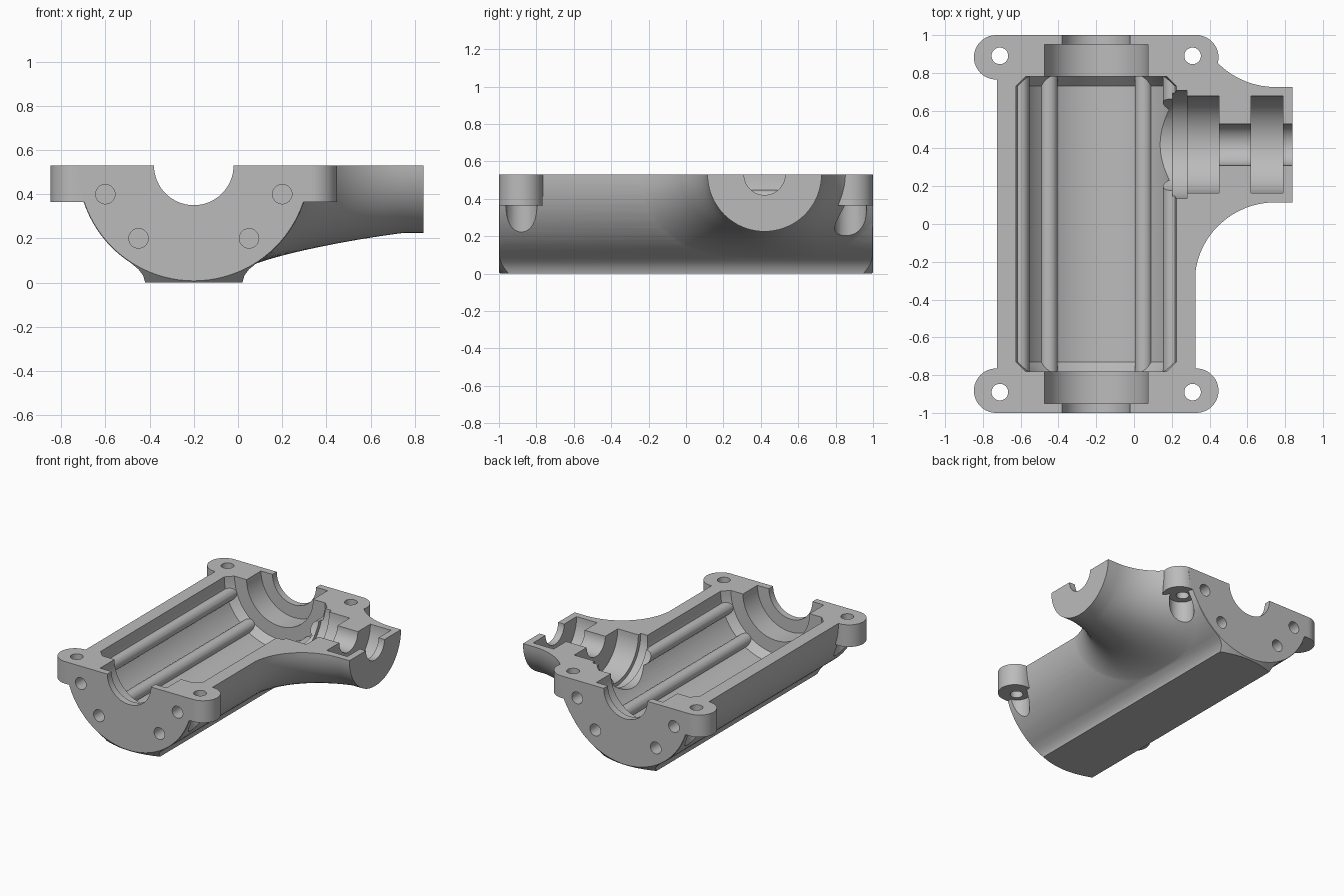
import bpy, bmesh
from math import sin, cos, pi, sqrt, radians
from mathutils import Vector

if "Cube" in bpy.data.objects:
    bpy.data.objects.remove(bpy.data.objects["Cube"])

SPLIT = 0.53          # height of the joint face
AX = -0.2             # x of the main shaft axis
BY = 0.42             # y of the branch axis
R = 0.525             # outer radius of the main body
BR = 0.305            # outer radius of the branch

metal = bpy.data.materials.new("grey metal")
metal.use_nodes = True
metal.diffuse_color = (0.5, 0.5, 0.5, 1)
metal.node_tree.nodes["Principled BSDF"].inputs["Base Color"].default_value = (0.5, 0.5, 0.5, 1)


def loft(name, rings):
    """Closed solid through equal-length rings of points."""
    bm = bmesh.new()
    vs = [[bm.verts.new(p) for p in ring] for ring in rings]
    n = len(vs[0])
    for a, b in zip(vs, vs[1:]):
        for i in range(n):
            j = (i + 1) % n
            bm.faces.new((a[i], a[j], b[j], b[i]))
    bm.faces.new(vs[0][::-1])
    bm.faces.new(vs[-1])
    bmesh.ops.recalc_face_normals(bm, faces=bm.faces)
    me = bpy.data.meshes.new(name)
    bm.to_mesh(me)
    bm.free()
    me.materials.append(metal)
    ob = bpy.data.objects.new(name, me)
    bpy.context.collection.objects.link(ob)
    return ob


def lathe(name, profile, axis, centre, n=64):
    """Revolve (position, radius) pairs about an axis through centre."""
    def place(t, r, a):
        u, v = r * cos(a), r * sin(a)
        p = {"X": (t, u, v), "Y": (u, t, v), "Z": (u, v, t)}[axis]
        return Vector(p) + Vector(centre)
    return loft(name, [[place(t, r, 2 * pi * i / n) for i in range(n)] for t, r in profile])


def prism(name, outline, lo, hi, axis="Y"):
    """Extrude a 2D outline along y or z."""
    if axis == "Y":
        return loft(name, [[(x, t, z) for x, z in outline] for t in (lo, hi)])
    return loft(name, [[(x, y, t) for x, y in outline] for t in (lo, hi)])


def combine(target, tool, op):
    mod = target.modifiers.new(op, "BOOLEAN")
    mod.operation = op
    mod.solver = "EXACT"
    mod.object = tool
    bpy.context.view_layer.objects.active = target
    bpy.ops.object.modifier_apply(modifier=mod.name)
    bpy.data.objects.remove(tool)


# Main body: half-round section blended into a flat foot
side = [(R, 0.1)]
side += [(R * cos(radians(a)), -R * sin(radians(a))) for a in range(0, 58, 3)]
side += [(0.25, -0.47), (0.229, -0.498), (0.22, -SPLIT)]
outline = side + [(-x, z) for x, z in reversed(side)]
housing = prism("gearbox_housing_half", [(AX + x, SPLIT + z) for x, z in outline], -1, 1)

# Conical chamfer on both ends of the foot
combine(housing, lathe("end_chamfer", [(-1, 0.522), (-0.8, 0.722), (0.8, 0.722), (1, 0.522)],
                       "Y", (AX, 0, SPLIT), 96), "INTERSECT")


# Side branch: round nozzle flaring smoothly into the body
def flare_point(a, t):
    s = sin(a) ** 2
    r2 = 0.725 - 0.265 * s
    r1 = BR + 0.07 * s
    x2 = sqrt((R - 0.003) ** 2 - r2 * r2 * s)
    x1 = x2 + (r2 - r1) * r2 * s / x2
    b = ((1 - t) ** 2, 2 * t * (1 - t) * sqrt(0.5), t * t)
    x = (b[0] * 0.75 + b[1] * (AX + x1) + b[2] * (AX + x2)) / sum(b)
    return x, (b[0] * BR + b[1] * r1 + b[2] * r2) / sum(b)


def ring_point(a, x, r):
    return (x, BY + r * cos(a), SPLIT + r * sin(a))


angles = [2 * pi * i / 80 for i in range(80)]
rings = [[ring_point(a, 0.84, BR) for a in angles]]
rings += [[ring_point(a, *flare_point(a, k / 16)) for a in angles] for k in range(17)]
rings += [[ring_point(a, -0.1, flare_point(a, 1)[1]) for a in angles]]
branch = loft("branch", rings)
square = [(-2, -2), (2, -2), (2, 2), (-2, 2)]
combine(branch, prism("end_trim", square, -1, 1), "INTERSECT")
combine(housing, branch, "UNION")

# Corner ears, with a round clearance pocket below each
EAR_R, EAR_Y, EAR_Z = 0.1175, 0.8825, 0.365
for sx in (-1, 1):
    for sy in (-1, 1):
        combine(housing, lathe("pocket", [(-0.1, 0.085), (EAR_Z, 0.085)], "Z",
                               (AX + sx * 0.51, sy * 0.88, 0), 32), "DIFFERENCE")
for sx in (-1, 1):
    for sy in (-1, 1):
        arc = [(0.53 + EAR_R * cos(a), EAR_R * sin(a))
               for a in (-pi / 2 + pi * i / 24 for i in range(25))]
        shape = [(0.44, -EAR_R)] + arc + [(0.44, EAR_R)]
        ear = [(AX + sx * x, sy * EAR_Y + y) for x, y in shape]
        combine(housing, prism("ear", ear, EAR_Z, 0.6, "Z"), "UNION")

# Gear cavity with chamfered ends and four lengthwise ribs
BOLTS = [(sx * x, z) for sx in (-1, 1) for x, z in ((0.4, 0.4), (0.25, 0.2))]
cavity = lathe("cavity", [(-0.78, 0.375), (-0.73, 0.425), (0.73, 0.425), (0.78, 0.375)],
               "Y", (AX, 0, SPLIT), 96)
for x, z in BOLTS:
    combine(cavity, lathe("rib", [(-0.85, 0.046), (0.85, 0.046)], "Y", (AX + x, 0, z), 32),
            "DIFFERENCE")
combine(housing, cavity, "DIFFERENCE")

# Stepped bearing bores of the main shaft and the branch shaft
main_bore = [(-1.1, 0.18), (-0.95, 0.18), (-0.95, 0.275), (0.95, 0.275), (0.95, 0.18), (1.1, 0.18)]
combine(housing, lathe("main_bore", main_bore, "Y", (AX, 0, SPLIT)), "DIFFERENCE")
BIG, SMALL, GROOVE = 0.257, 0.11, 0.286
branch_bore = [(-0.1, BIG), (0.205, BIG), (0.205, GROOVE), (0.28, GROOVE), (0.28, BIG),
               (0.45, BIG), (0.45, SMALL), (0.62, SMALL), (0.62, BIG),
               (0.79, BIG), (0.79, SMALL), (0.95, SMALL)]
combine(housing, lathe("branch_bore", branch_bore, "X", (0, BY, SPLIT)), "DIFFERENCE")

# Bolt holes: blind in the end faces, through the ears
for sy in (-1, 1):
    for x, z in BOLTS:
        combine(housing, lathe("end_hole", [(-0.1, 0.044), (0.15, 0.044)], "Y",
                               (AX + x, sy * 0.975 - sy * 0.0, z), 32), "DIFFERENCE")
    for sx in (-1, 1):
        combine(housing, lathe("ear_hole", [(0.3, 0.044), (0.7, 0.044)], "Z",
                               (AX + sx * 0.51, sy * 0.89, 0), 32), "DIFFERENCE")

# Slice off everything above the joint face
combine(housing, prism("joint_cut", square, SPLIT, 2, "Z"), "DIFFERENCE")

# Smooth shading with sharp machined edges
bpy.ops.object.select_all(action="DESELECT")
housing.select_set(True)
bpy.context.view_layer.objects.active = housing
bpy.ops.object.shade_smooth_by_angle(angle=radians(30))
